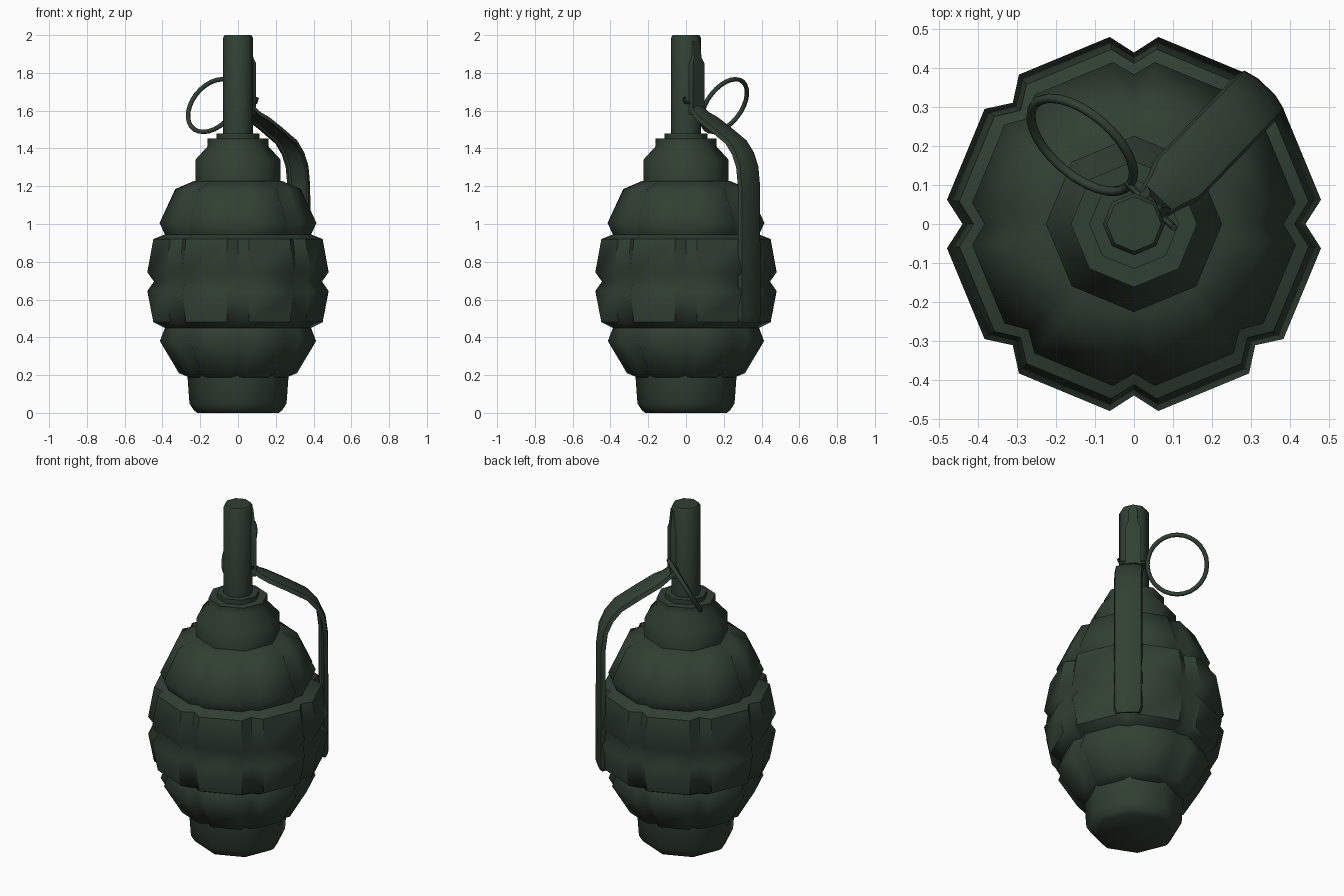
import bpy, bmesh, math
from mathutils import Vector, Matrix

if "Cube" in bpy.data.objects:
    bpy.data.objects.remove(bpy.data.objects["Cube"])

green = bpy.data.materials.new("dark olive green")
green.diffuse_color = (0.030, 0.050, 0.032, 1)
green.use_nodes = True
green.node_tree.nodes["Principled BSDF"].inputs["Base Color"].default_value = green.diffuse_color


def make(name, verts, faces, angle=50):
    me = bpy.data.meshes.new(name)
    me.from_pydata([tuple(v) for v in verts], [], faces)
    bm = bmesh.new()
    bm.from_mesh(me)
    bmesh.ops.recalc_face_normals(bm, faces=bm.faces)
    bm.to_mesh(me)
    bm.free()
    me.materials.append(green)
    ob = bpy.data.objects.new(name, me)
    bpy.context.collection.objects.link(ob)
    bpy.ops.object.select_all(action='DESELECT')
    ob.select_set(True)
    bpy.context.view_layer.objects.active = ob
    bpy.ops.object.shade_smooth_by_angle(angle=math.radians(angle))
    return ob


def skin(name, rings, closed=False, angle=50):
    """Join equal rings of points into a tube, capped unless it closes on itself."""
    n, m = len(rings[0]), len(rings)
    faces = [(i * n + j, i * n + (j + 1) % n,
              (i + 1) % m * n + (j + 1) % n, (i + 1) % m * n + j)
             for i in range(m if closed else m - 1) for j in range(n)]
    if not closed:
        faces += [tuple(range(n)), tuple(range((m - 1) * n, m * n))]
    return make(name, [p for r in rings for p in r], faces, angle)


def polar(r, deg, z):
    a = math.radians(deg)
    return (r * math.cos(a), r * math.sin(a), z)


def lathe(name, profile, sides=8):
    return skin(name, [[polar(r, 360 * k / sides, z) for k in range(sides)] for r, z in profile])


# segmented body: eight columns; each row is height, pad corner radius, groove radius
rows = [(0.185, 0.25, 0.25), (0.21, 0.315, 0.28), (0.38, 0.417, 0.382),
        (0.45, 0.39, 0.372), (0.48, 0.452, 0.412), (0.645, 0.484, 0.44),
        (0.695, 0.449, 0.43), (0.745, 0.484, 0.44), (0.92, 0.452, 0.412),
        (0.945, 0.39, 0.372), (1.005, 0.419, 0.384), (1.185, 0.335, 0.30),
        (1.228, 0.235, 0.225)]
body_rings = []
for z, corner, groove in rows:
    ring = []
    for k in range(8):
        ring += [polar(groove, 45 * k, z), polar(corner, 45 * k + 7.4, z),
                 polar(corner, 45 * k + 37.6, z)]
    body_rings.append(ring)
skin("segmented_body", body_rings)

# base, neck and fuse
lathe("base", [(0.215, 0), (0.235, 0.015), (0.257, 0.05), (0.268, 0.20)])
lathe("neck", [(0.226, 1.20), (0.226, 1.34), (0.162, 1.41), (0.162, 1.452),
               (0.115, 1.452), (0.115, 1.478), (0.06, 1.478)])
lathe("fuse_tube", [(0.08, 1.46), (0.08, 1.985), (0.07, 2.0)])

# safety lever: shallow channel section swept along a bent path
turn = Matrix.Rotation(math.radians(46), 3, 'Z')
path = [(0.08, 1.635), (0.125, 1.60), (0.17, 1.575), (0.26, 1.525), (0.385, 1.45),
        (0.44, 1.385), (0.474, 1.31), (0.488, 1.20), (0.49, 0.51), (0.478, 0.475)]
widths = [0.6, 0.75, 1, 1, 1, 1, 1, 1, 1, 0.85]
section = [(-0.077, 0.032), (-0.07, 0.01), (-0.03, 0), (0.03, 0), (0.07, 0.01),
           (0.077, 0.032), (0.062, 0.032), (0.055, 0.02), (-0.055, 0.02), (-0.062, 0.032)]
lever_rings = []
for i, (r, z) in enumerate(path):
    a, b = path[max(i - 1, 0)], path[min(i + 1, len(path) - 1)]
    d = Vector((b[0] - a[0], b[1] - a[1])).normalized()
    inward = Vector((d.y, -d.x))
    lever_rings.append([turn @ Vector((r + inward.x * t, s * widths[i], z + inward.y * t))
                        for s, t in section])
skin("safety_lever", lever_rings)

# striker plate lying along the fuse tube
plate = [(1.58, 0.043, 0.094), (1.85, 0.043, 0.094), (1.88, 0.028, 0.088), (1.97, 0.022, 0.08)]
skin("striker_plate", [[turn @ Vector(p) for p in
                        ((0.05, -w, z), (r, -w, z), (r, w, z), (0.05, w, z))]
                       for z, w, r in plate], angle=30)

# pull ring, tilted outward
u = Vector((-0.76, 0.65, 0)).normalized()
v = Vector((0.3, 0.385, 0.87))
v = (v - u * v.dot(u)).normalized()
n = u.cross(v)
centre = Vector((-0.133, 0.203, 1.627))
ring_rings = []
for k in range(28):
    a = 2 * math.pi * k / 28
    out = u * math.cos(a) + v * math.sin(a)
    ring_rings.append([centre + out * (0.16 + 0.012 * math.cos(b)) + n * 0.012 * math.sin(b)
                       for b in (2 * math.pi * j / 8 for j in range(8))])
skin("pull_ring", ring_rings, closed=True)

# safety pin through the lever, with a small bent tail
start, end = Vector((-0.02, 0.107, 1.643)), Vector((0.098, -0.005, 1.643))
tail = end + Vector((0.004, -0.004, 0.025))
d = (end - start).normalized()
side = Vector((-d.y, d.x, 0))
skin("safety_pin", [[p + 0.009 * (side * math.cos(b) + up * math.sin(b))
                     for b in (2 * math.pi * j / 6 for j in range(6))]
                    for p, up in ((start, Vector((0, 0, 1))), (end, Vector((0, 0, 1))),
                                  (tail, Vector(d) * -1 + Vector((0, 0, 0.5))))])
